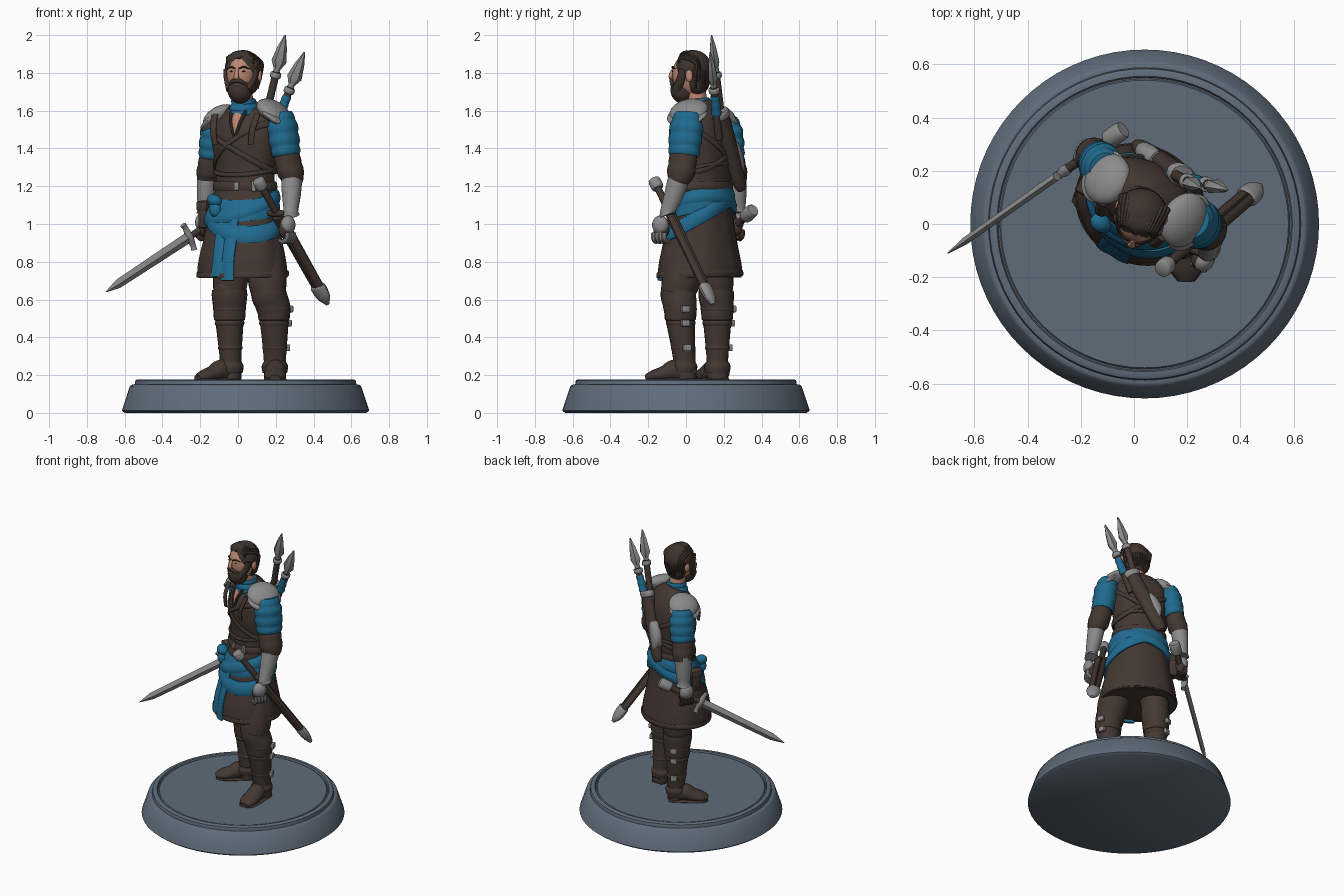
import bpy, bmesh, math, random
from mathutils import Vector as V, Matrix

if "Cube" in bpy.data.objects:
    bpy.data.objects.remove(bpy.data.objects["Cube"])
random.seed(4)

def mat(name, c):
    m = bpy.data.materials.new(name)
    m.diffuse_color = (*c, 1)
    m.use_nodes = True
    m.node_tree.nodes["Principled BSDF"].inputs["Base Color"].default_value = m.diffuse_color
    return m
BROWN = mat("brown leather", (0.057, 0.039, 0.031))
HAIR = mat("dark brown hair", (0.05, 0.034, 0.027))
BLUE = mat("blue cloth", (0.014, 0.145, 0.275))
STEEL = mat("grey steel", (0.26, 0.26, 0.26))
SKIN = mat("skin", (0.52, 0.25, 0.17))
STONE = mat("slate base", (0.115, 0.15, 0.195))

YAW = math.radians(-30)                       # the body is turned to its right
R = V((math.cos(YAW), math.sin(YAW), 0))      # towards the figure's left
F = V((math.sin(YAW), -math.cos(YAW), 0))     # towards the figure's front
UP = V((0, 0, 1))
def W(u, f, z): return V((0.04, 0.10, z)) + R * u + F * f

def finish(name, bm, m):
    bmesh.ops.recalc_face_normals(bm, faces=bm.faces)
    me = bpy.data.meshes.new(name)
    bm.to_mesh(me); bm.free()
    ob = bpy.data.objects.new(name, me)
    bpy.context.collection.objects.link(ob)
    me.materials.append(m)
    me.shade_smooth()
    me.set_sharp_from_angle(angle=math.radians(40))
    return ob

def skin_rings(name, rings, m, closed=False):
    bm = bmesh.new()
    vs = [[bm.verts.new(p) for p in r] for r in rings]
    n = len(vs[0])
    for i in range(len(vs) if closed else len(vs) - 1):
        a, b = vs[i], vs[(i + 1) % len(vs)]
        for j in range(n):
            bm.faces.new((a[j], a[(j + 1) % n], b[(j + 1) % n], b[j]))
    if not closed:
        bm.faces.new(vs[0]); bm.faces.new(vs[-1])
    return finish(name, bm, m)

def limb(name, pts, m, side=R, n=16, sub=4, puff=(0, 0), folds=(0, 0)):
    """Loft of ellipses (x,y,z,rx[,ry]) swept along a smooth path."""
    P = []
    for p in pts:
        c = list(p[0]) + list(p[1:]) if isinstance(p[0], V) else list(p)
        P.append(c if len(c) == 5 else c + [c[3]])
    Q, last = [], len(P) - 1
    for i in range(last):
        a, b, c, d = P[max(i - 1, 0)], P[i], P[i + 1], P[min(i + 2, last)]
        for s in range(sub):
            t = s / sub
            Q.append([b[k] + .5 * t * (c[k] - a[k] + t * (2 * a[k] - 5 * b[k] + 4 * c[k] - d[k]
                      + t * (3 * (b[k] - c[k]) + d[k] - a[k]))) for k in range(5)])
    Q.append(P[-1])
    rings = []
    for i, q in enumerate(Q):
        t = (V(Q[min(i + 1, len(Q) - 1)][:3]) - V(Q[max(i - 1, 0)][:3])).normalized()
        s = (side - t * side.dot(t)).normalized()
        o = t.cross(s)
        k = 1 + puff[1] * abs(math.sin(math.pi * puff[0] * i / (len(Q) - 1)))
        ring = []
        for j in range(n):
            a = math.tau * j / n
            g = k * (1 + folds[1] * math.sin(folds[0] * a))
            ring.append(V(q[:3]) + s * (math.cos(a) * max(q[3], .001) * g) + o * (math.sin(a) * max(q[4], .001) * g))
        rings.append(ring)
    return skin_rings(name, rings, m)

def blob(name, loc, scale, m, yaw=YAW, tilt=0):
    bm = bmesh.new()
    mx = (Matrix.Translation(loc) @ Matrix.Rotation(yaw, 4, 'Z') @ Matrix.Rotation(tilt, 4, 'Y')
          @ Matrix.Diagonal((*scale, 1)))
    bmesh.ops.create_uvsphere(bm, u_segments=24, v_segments=16, radius=1, matrix=mx)
    return finish(name, bm, m)

def box(name, loc, size, m, yaw=YAW, bevel=.008):
    bm = bmesh.new()
    bmesh.ops.create_cube(bm, size=1, matrix=Matrix.Translation(loc) @ Matrix.Rotation(yaw, 4, 'Z') @ Matrix.Diagonal((*size, 1)))
    bmesh.ops.bevel(bm, geom=bm.edges[:], offset=bevel, segments=2, affect='EDGES', profile=.5)
    return finish(name, bm, m)

# Coat outline: height, forward shift, half width, half depth
COAT = [(.72, .03, .245, .215), (.80, .03, .24, .208), (.92, .025, .215, .18), (1.02, .02, .195, .16),
        (1.12, .01, .175, .14), (1.2, .005, .163, .128), (1.3, 0, .167, .128), (1.42, 0, .185, .137),
        (1.52, 0, .185, .125), (1.58, .01, .15, .10), (1.63, .03, .075, .072)]
def coat_at(z):
    for a, b in zip(COAT, COAT[1:]):
        if z <= b[0]:
            t = max(0, (z - a[0]) / (b[0] - a[0]))
            return [a[k] + t * (b[k] - a[k]) for k in range(1, 4)]
    return COAT[-1][1:]

def band(name, z0, amp, phase, h, th, m, n=64):
    """Closed strap round the coat, tilted so that it is highest at phase."""
    rings = []
    for i in range(n):
        a = math.tau * i / n
        zc = z0 + amp * math.cos(a - math.radians(phase))
        ring = []
        for j in range(10):
            b = math.tau * j / 10
            z = zc + h / 2 * math.sin(b)
            f, rx, ry = coat_at(z)
            e = .004 + th * math.cos(b)
            ring.append(W(math.cos(a) * (rx + e), f + math.sin(a) * (ry + e), z))
        rings.append(ring)
    return skin_rings(name, rings, m, True)

# Round display base with raised rim and groove
prof = [(.64, 0), (.655, .012), (.612, .142), (.60, .15), (.587, .15), (.583, .172), (.575, .177),
        (.555, .177), (.55, .165), (.545, .165), (.54, .172)]
skin_rings("display_base", [[V((.04 + r * math.cos(math.tau * i / 72), r * math.sin(math.tau * i / 72), z))
           for i in range(72)] for r, z in prof], STONE)

# Coat with skirt, its hem, belts and chest straps
limb("coat", [(W(0, .03, .80), .19, .16), (W(0, .03, .74), .225, .195)] +
     [(W(0, f, z), rx, ry) for z, f, rx, ry in COAT], BROWN, n=48, folds=(9, .012))
band("skirt_hem", .735, .008, 270, .03, .005, BROWN)
band("waist_belt", 1.2, 0, 0, .05, .012, BROWN)
band("chest_strap_left", 1.40, .13, 20, .035, .01, BROWN)
band("chest_strap_right", 1.38, .10, 170, .035, .01, BROWN)
band("jerkin_edge", 1.29, .03, 270, .025, .01, BROWN)
box("belt_buckle", W(.03, .143, 1.2), (.03, .015, .045), STEEL)
box("belt_clasp", W(.12, .115, 1.2), (.03, .02, .06), STEEL)
limb("open_collar_skin", [(W(.01, .128, 1.47), .004, .006), (W(.01, .118, 1.54), .025, .012), (W(.01, .085, 1.60), .03, .02)], SKIN)
for s in (-1, 1):
    limb("collar_edge", [(W(.01, .137, 1.45), .008), (W(.01 + s * .03, .123, 1.54), .009), (W(.01 + s * .045, .09, 1.6), .009)], BROWN, n=8)

# Blue sash, knot and hanging tails
band("sash_main", 1.11, .04, 260, .12, .014, BLUE)
band("sash_low", 1.045, .10, 235, .095, .018, BLUE)
band("sash_cross", 1.09, .06, 315, .085, .022, BLUE)
blob("sash_knot", V((-.125, .005, 1.125)), (.042, .036, .032), BLUE, tilt=.4)
blob("sash_loop", V((-.12, -.005, 1.075)), (.034, .03, .042), BLUE, tilt=-.3)
for u, w, b in ((-.035, .03, .72), (.03, .036, .70)):
    limb("sash_tail", [(W(u, .165, 1.08), w * .7, .012), (W(u, .198, .95), w, .014),
                       (W(u, .232, .82), w, .012), (W(u, .245, b), w * 1.15, .01)], BLUE, folds=(5, .06))

# Pouches on the right hip
for u, f, z, h in ((-.205, .07, 1.05, .15), (-.215, -.01, 1.0, .17)):
    box("pouch", W(u, f, z), (.06, .07, h), BROWN, bevel=.018)
    box("pouch_flap", W(u - .004, f, z + h * .3), (.07, .078, h * .35), BROWN, bevel=.012)

# Legs, boots, boot straps and buckles
LEGS = {"left": ([(.14, .02, .86, .10), (.155, -.025, .70, .102), (.165, -.04, .62, .09), (.19, -.03, .5, .078), (.195, -.01, .3, .06), (.197, 0, .18, .058)],
                 (.20, .045), (.195, -.215), V((.95, .3, 0))),
        "right": ([(-.02, .15, .86, .095), (-.04, .16, .70, .092), (-.045, .16, .62, .083), (-.045, .165, .5, .076), (-.04, .166, .3, .058), (-.038, .168, .18, .056)],
                  (-.005, .20), (-.215, .06), V((-.35, .93, 0)))}
for side, (pts, heel, toe, out) in LEGS.items():
    limb(side + "_leg", pts, BROWN, n=24)
    k, c, a = V(pts[2][:3]), V(pts[3][:3]), V(pts[4][:3])
    limb(side + "_boot_cuff", [(k + UP * .03, .092), (k, .094), (c + UP * .06, .087), (c, .083), (c - UP * .01, .078)], BROWN, n=24)
    blob(side + "_knee", k + F * .04 + UP * .03, (.062, .055, .065), BROWN)
    h, t = V((*heel, 0)), V((*toe, 0))
    d = (t - h).normalized()
    cross = d.cross(UP)
    foot = [(0, .2, .035, .03), (.12, .215, .05, .05), (.4, .225, .054, .058), (.62, .207, .058, .042), (.85, .195, .055, .03), (1, .187, .028, .014)]
    limb(side + "_foot", [(h.lerp(t, q) + UP * z, rx, rz) for q, z, rx, rz in foot], BROWN, side=cross)
    limb(side + "_sole", [(h.lerp(t, q) + UP * .175, rx + .004, .012) for q, z, rx, rz in foot], BROWN, side=cross)
    limb(side + "_ankle_fold", [(a - UP * .03, .06), (a - UP * .055, .07), (a - UP * .09, .064)], BROWN, n=24)
    for z, r in ((.55, .086), (.475, .077), (.345, .064)):
        p = c.lerp(a, (.5 - z) / .2) if z < .5 else c
        p = V((p.x, p.y, z))
        limb(side + "_boot_strap", [(p - UP * .014, r - .004), (p, r + .002), (p + UP * .014, r - .004)], BROWN, n=24)
        box(side + "_boot_buckle", p + out * (r + .004), (.026, .045, .036), STEEL, math.atan2(out.y, out.x), .006)

# Arms: padded sleeves, elbows, bracers, gauntlets and shoulder plates
ARMS = {"left": (1, 1, V((.225, .01, 1.59)), V((.256, -.012, 1.36)), V((.285, -.03, 1.25)), V((.28, -.095, 1.07)), V((.255, -.13, .975))),
        "right": (-1, .92, V((-.115, .21, 1.56)), V((-.14, .237, 1.35)), V((-.16, .262, 1.25)), V((-.175, .275, 1.08)), V((-.178, .257, .99)))}
for side, (s, g, sh, mid, el, wr, ha) in ARMS.items():
    limb(side + "_padded_sleeve", [(sh, .055 * g, .065 * g), (sh.lerp(mid, .3), .073 * g, .086 * g), (sh.lerp(mid, .7), .073 * g, .086 * g),
         (mid, .067 * g, .078 * g)], BLUE, n=24, sub=8, puff=(4, .08))
    limb(side + "_lower_sleeve", [(mid + UP * .02, .06 * g, .07 * g), (mid.lerp(el, .5), .067 * g, .075 * g), (el, .062 * g, .069 * g), (el - UP * .04, .045)],
         BROWN, n=24, puff=(3, .05))
    limb(side + "_bracer", [(el + UP * .04, .05, .056), (el + UP * .02, .056, .06), (el.lerp(wr, .5), .05, .053), (wr, .038, .042), (wr - UP * .02, .045, .048)], STEEL, n=20)
    blob(side + "_hand", ha, (.038, .045, .058), BROWN)
    blob(side + "_gauntlet_plate", ha + R * s * .012 + UP * .02, (.036, .046, .05), STEEL)
    for i in range(4):
        b = ha + F * (-.033 + .022 * i) + R * s * .025 - UP * .02
        limb(side + "_finger", [(b, .013), (b - UP * .03, .0135), (b - UP * .05 - R * s * .025, .012), (b - UP * .04 - R * s * .05, .009)],
             STEEL if side == "left" else BROWN, side=F, n=8)
    pc = W(.17, 0, 1.597) if s > 0 else W(-.155, .01, 1.567)
    blob(side + "_shoulder_plate", pc, (.094, .108 * g, .05), STEEL, tilt=s * .6)
    blob(side + "_shoulder_plate_rim", pc + R * s * .018 - UP * .022, (.09, .116 * g, .028), STEEL, tilt=s * .65)
    limb(side + "_plate_strap", [(W(s * .13, .10, 1.58), .018, .01), (W(s * .12, .135, 1.5), .018, .01), (W(s * .11, .135, 1.42), .016, .008)], BROWN)

# Neck, scarf and head (turned less than the body)
limb("neck", [(.03, .07, 1.56, .055), (.025, .05, 1.74, .05)], SKIN)
limb("scarf", [(.032, .072, 1.59, .078), (.032, .068, 1.61, .078), (.03, .064, 1.64, .065), (.03, .062, 1.665, .059)], BLUE, puff=(3, .07), n=24, sub=5)
HY = math.radians(-17)
HR, HF = V((math.cos(HY), math.sin(HY), 0)), V((math.sin(HY), -math.cos(HY), 0))
def H(u, f, z): return V((.022, .022, z)) + HR * u + HF * f
blob("face", H(0, 0, 1.79), (.08, .096, .115), SKIN, HY)
blob("hair", H(0, -.018, 1.825), (.097, .096, .096), HAIR, HY)
blob("hair_back", H(0, -.045, 1.765), (.084, .055, .09), HAIR, HY)
blob("beard", H(0, .04, 1.71), (.066, .066, .072), HAIR, HY)
limb("nose", [(H(0, .088, 1.825), .009), (H(0, .103, 1.795), .012), (H(0, .105, 1.775), .016, .012), (H(0, .09, 1.767), .008)], SKIN, side=HR, n=10)
limb("moustache", [(H(-.045, .08, 1.735), .006), (H(-.02, .098, 1.757), .011), (H(.02, .098, 1.757), .011), (H(.045, .08, 1.735), .006)], HAIR, side=UP, n=10)
limb("lips", [(H(-.018, .1, 1.738), .003), (H(0, .107, 1.738), .006), (H(.018, .1, 1.738), .003)], SKIN, side=UP, n=8)
for s in (-1, 1):
    limb("eyebrow", [(H(s * .012, .093, 1.823), .004), (H(s * .035, .087, 1.832), .005), (H(s * .06, .066, 1.822), .003)], HAIR, side=UP, n=8)
    blob("eye", H(s * .032, .084, 1.808), (.011, .006, .004), HAIR, HY)
    blob("ear", H(s * .091, -.022, 1.785), (.012, .02, .032), SKIN, HY)
    limb("sideburn", [(H(s * .083, .018, 1.82), .014, .02), (H(s * .077, .027, 1.77), .015, .024), (H(s * .05, .06, 1.71), .02, .025)], HAIR, side=HR)
for i in range(15):                           # swept hair locks
    a = (i - 7) / 7
    j = random.uniform(-.006, .006)
    limb("hair_lock", [(H(a * .07, .062 - abs(a) * .03, 1.868 - abs(a) * .02 + j), .008), (H(a * .065, .03, 1.905 - a * a * .025), .015, .012),
         (H(a * .085, -.055, 1.895 - a * a * .04), .016, .012), (H(a * .085, -.105 + a * a * .05, 1.80 + j), .012), (H(a * .07, -.09 + a * a * .04, 1.72 + j), .006)], HAIR, side=HR, n=8)

def cylinder(name, a, b, r, m): limb(name, [(a, r * .85), (a.lerp(b, .15), r), (a.lerp(b, .85), r), (b, r * .85)], m, sub=2)

# Drawn sword in the right hand
p0, p1 = V((-.04, .355, 1.075)), V((-.70, -.11, .64))
def S(t): return p0.lerp(p1, t)
limb("sword_blade", [(S(.34), .03, .016), (S(.6), .028, .015), (S(.9), .025, .014), (S(1), .002, .002)], STEEL, side=UP, n=4, sub=1)
d = (p1 - p0).normalized()
gd = (UP - d * d.z).normalized()
limb("sword_guard", [(S(.335) - gd * .075, .017), (S(.33) - gd * .05, .015), (S(.33), .022), (S(.33) + gd * .05, .015), (S(.335) + gd * .075, .017)], STEEL)
cylinder("sword_grip", S(.05), S(.33), .018, BROWN)
cylinder("sword_pommel", S(0), S(.09), .036, STEEL)

# Sheathed sword on the left hip
q0, q1 = V((.105, -.17, 1.235)), V((.475, .145, .575))
def C(t): return q0.lerp(q1, t)
limb("scabbard", [(C(.3), .04, .024), (C(.6), .038, .023), (C(.88), .036, .022)], BROWN, n=12)
limb("scabbard_ridge", [(C(.3), .012, .03), (C(.88), .01, .027)], BROWN, n=8)
limb("scabbard_tip", [(C(.85), .03, .022), (C(.86), .045, .03), (C(.94), .04, .026), (C(1), .01, .01)], STEEL, n=12)
limb("hip_guard", [(C(.27) - R * .05, .014), (C(.27), .02), (C(.27) + R * .05, .014)], BROWN, side=UP)
cylinder("hip_grip", C(.04), C(.28), .019, BROWN)
cylinder("hip_pommel", C(0), C(.07), .033, STEEL)

# Quiver across the back, grey flap beside it, and two short spears
top, bot = W(.085, -.14, 1.60), W(-.12, -.155, 1.18)
def Qv(t): return top.lerp(bot, t)
limb("quiver", [(Qv(0), .05, .038), (Qv(.5), .048, .038), (Qv(.9), .042, .032), (Qv(1), .025, .02)], BROWN)
limb("quiver_rim", [(Qv(.0), .05, .038), (Qv(.02), .058, .044), (Qv(.07), .057, .043), (Qv(.09), .05, .038)], STEEL)
limb("quiver_flap", [(Qv(.4) - R * .04, .02, .03), (Qv(.5) - R * .04, .04, .036), (Qv(.65) - R * .035, .042, .036), (Qv(.8) - R * .02, .012, .03)], STEEL)
for tip, low, wrap in ((V((.25, .135, 2.0)), V((.13, .195, 1.5)), .41), (V((.352, .128, 1.91)), V((.17, .175, 1.45)), .25)):
    e = (low - tip).normalized()
    X = V((1, 0, 0))
    limb("spear_head", [(tip, .004), (tip + e * .07, .026, .019), (tip + e * .145, .04, .028), (tip + e * .19, .016)], STEEL, side=X, n=6, sub=1)
    cylinder("spear_socket", tip + e * .16, tip + e * .21, .017, STEEL)
    cylinder("spear_collar", tip + e * .205, tip + e * .235, .029, STEEL)
    limb("spear_shaft", [(tip + e * .2, .02), (low, .02)], BROWN)
    limb("spear_wrap", [(tip + e * wrap, .022), (tip + e * (wrap + .11), .025)], BLUE, puff=(3, .12), sub=9)
